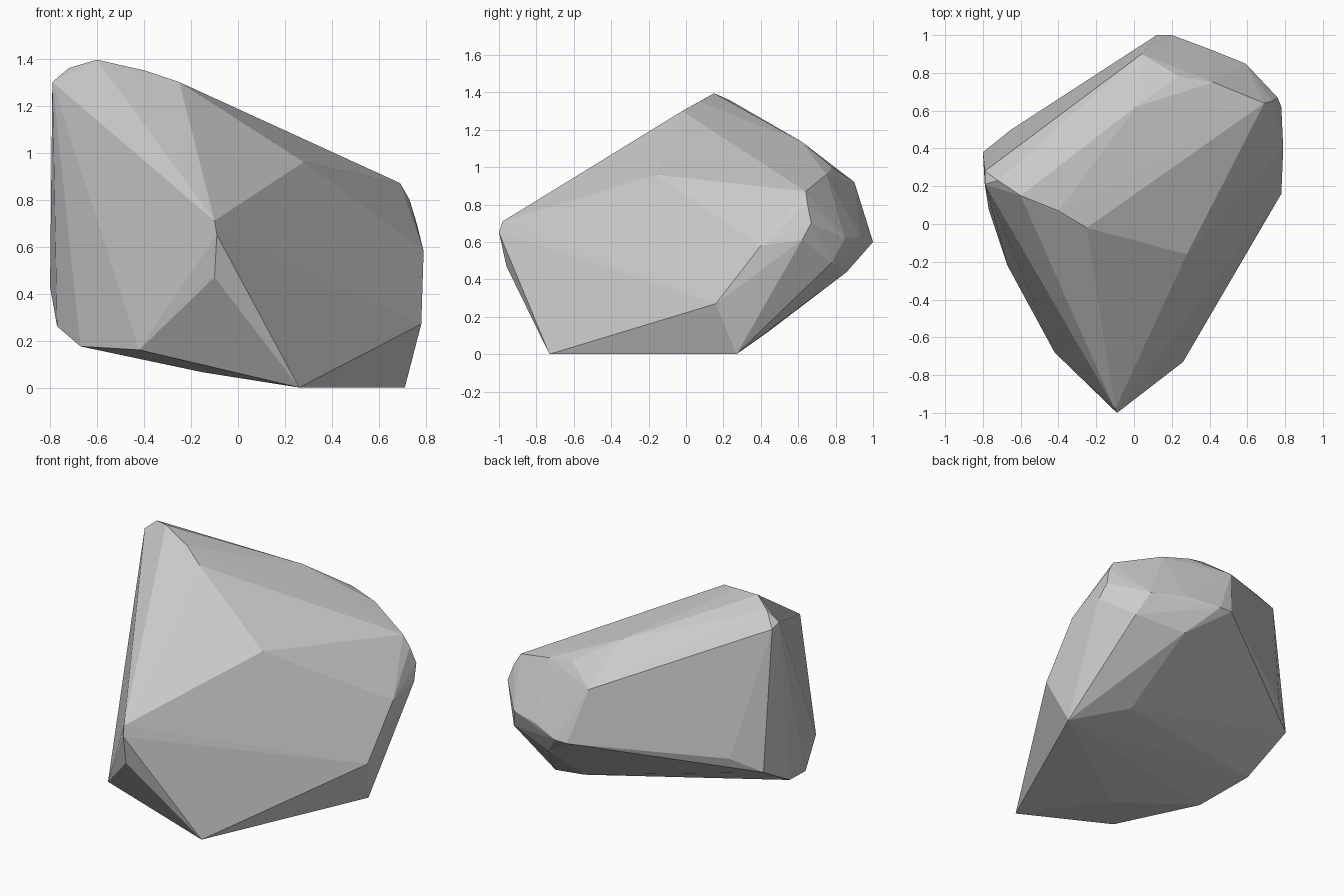
import bpy, bmesh

# Corner points of the faceted boulder, grouped by region
front_tip = [(-.10, -.98, .71), (-.09, -1, .65), (-.10, -.96, .47)]
top_ridge = [(-.79, .21, 1.30), (-.79, .28, 1.28), (-.72, .23, 1.36), (-.60, .15, 1.395),
             (-.40, .07, 1.35), (-.25, -.02, 1.30), (.28, -.16, .96), (.01, .62, 1.135)]
left_side = [(-.42, -.68, .16), (-.67, -.22, .175), (-.77, .08, .26),
             (-.80, .38, .43), (-.65, .50, .52)]
underside = [(.26, -.73, 0), (.71, .27, 0), (-.15, -.37, .065), (.39, .44, .12)]
right_side = [(.78, .16, .27), (.79, .40, .58), (.78, .62, .61), (.76, .67, .70),
              (.73, .65, .80), (.69, .64, .87)]
back_end = [(.42, .75, .96), (.24, .78, 1.0), (.04, .90, .92), (.12, 1, .60), (.20, 1, .60),
            (.39, .93, .63), (.59, .85, .62), (.64, .78, .49), (.35, .86, .44)]

# Boulder: the convex skin over all corners, flat shaded
bm = bmesh.new()
for p in front_tip + top_ridge + left_side + underside + right_side + back_end:
    bm.verts.new(p)
hull = bmesh.ops.convex_hull(bm, input=bm.verts[:])
loose = [v for v in bm.verts if not v.link_faces]
bmesh.ops.delete(bm, geom=loose, context='VERTS')
bmesh.ops.recalc_face_normals(bm, faces=bm.faces[:])
mesh = bpy.data.meshes.new("boulder")
bm.to_mesh(mesh)
bm.free()
bpy.context.collection.objects.link(bpy.data.objects.new("boulder", mesh))
